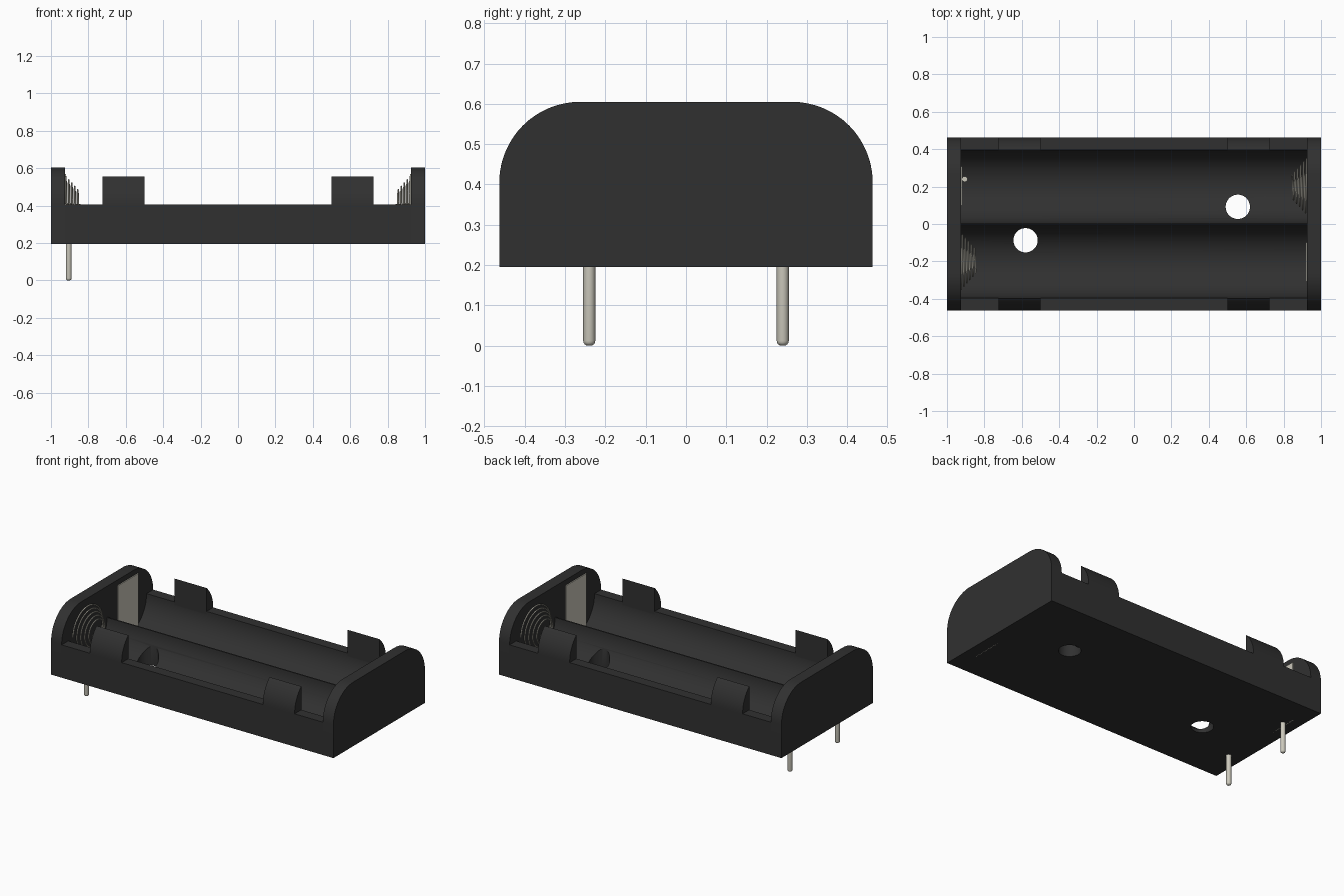
import bpy, bmesh
from math import sin, cos, pi, radians, sqrt

if "Cube" in bpy.data.objects:
    bpy.data.objects.remove(bpy.data.objects["Cube"])


def material(name, rgb):
    m = bpy.data.materials.new(name)
    m.use_nodes = True
    m.diffuse_color = (*rgb, 1)
    m.node_tree.nodes["Principled BSDF"].inputs["Base Color"].default_value = (*rgb, 1)
    return m


BLACK = material("black plastic", (0.03, 0.03, 0.03))
METAL = material("nickel metal", (0.6, 0.58, 0.5))

BASE, RIM, TOP = 0.195, 0.405, 0.605   # underside, tray rim, end wall top
HALF_W, INNER_X = 0.463, 0.925
CORNER, BORE = 0.2, 0.196              # wall corner radius, trough radius
CELL_Y = 0.2                           # trough centre line


def arc(cy, cz, r, a0, a1, n=24):
    return [(cy + r * cos(radians(a0 + (a1 - a0) * i / n)),
             cz + r * sin(radians(a0 + (a1 - a0) * i / n))) for i in range(n + 1)]


def smooth(ob, angle=30):
    bpy.ops.object.select_all(action='DESELECT')
    ob.select_set(True)
    bpy.context.view_layer.objects.active = ob
    bpy.ops.object.shade_smooth_by_angle(angle=radians(angle))


def extrude_profile(name, points, x0, x1, mat):
    """Extrude a closed (y, z) outline along x."""
    bm = bmesh.new()
    face = bm.faces.new([bm.verts.new((x0, y, z)) for y, z in points])
    ext = bmesh.ops.extrude_face_region(bm, geom=[face])
    moved = [g for g in ext["geom"] if isinstance(g, bmesh.types.BMVert)]
    bmesh.ops.translate(bm, verts=moved, vec=(x1 - x0, 0, 0))
    bmesh.ops.recalc_face_normals(bm, faces=bm.faces)
    me = bpy.data.meshes.new(name)
    bm.to_mesh(me)
    bm.free()
    ob = bpy.data.objects.new(name, me)
    bpy.context.collection.objects.link(ob)
    me.materials.append(mat)
    return ob


# Tray with two half-round troughs
outline = [(-HALF_W, BASE), (HALF_W, BASE), (HALF_W, RIM)]
outline += arc(CELL_Y, RIM, BORE, 0, -180, 40) + arc(-CELL_Y, RIM, BORE, 0, -180, 40)
outline.append((-HALF_W, RIM))
tray = extrude_profile("tray", outline, -INNER_X, INNER_X, BLACK)

# Mounting holes through the floor
for x, y in ((-0.58, -0.087), (0.555, 0.092)):
    bpy.ops.mesh.primitive_cylinder_add(vertices=40, radius=0.065, depth=1, location=(x, y, 0.3))
    cutter = bpy.context.object
    cutter.name = "hole_cutter"
    cutter.hide_render = True
    cutter.data.materials.append(BLACK)
    mod = tray.modifiers.new("hole", 'BOOLEAN')
    mod.operation, mod.solver, mod.object = 'DIFFERENCE', 'EXACT', cutter
    bpy.ops.object.select_all(action='DESELECT')
    tray.select_set(True)
    bpy.context.view_layer.objects.active = tray
    bpy.ops.object.modifier_apply(modifier=mod.name)
    bpy.data.objects.remove(cutter)
smooth(tray)

# End walls with rounded upper corners
wall = [(-HALF_W, BASE), (HALF_W, BASE)]
wall += arc(HALF_W - CORNER, TOP - CORNER, CORNER, 0, 90, 16)
wall += arc(CORNER - HALF_W, TOP - CORNER, CORNER, 90, 180, 16)
for side, x0 in (("right", -1), ("left", INNER_X)):
    smooth(extrude_profile(side + "_end_wall", wall, x0, x0 + 1 - INNER_X, BLACK), 20)

# Retaining clips: curved outside, upright inside
tip = 48.6
for sy, row in ((-1, "front"), (1, "back")):
    clip = [(0.395, RIM - 0.02), (HALF_W, RIM - 0.02)]
    clip += arc(HALF_W - CORNER, RIM, CORNER, 0, tip, 12)
    clip = [(sy * y, z) for y, z in clip]
    for x0, side in ((-0.725, "right"), (0.5, "left")):
        smooth(extrude_profile(f"{row}_{side}_clip", clip, x0, x0 + 0.225, BLACK), 20)


# Contact plate and conical spring at each end, on opposite troughs
def spring(name, s):
    turns, steps = 5, 32
    cu = bpy.data.curves.new(name, 'CURVE')
    cu.dimensions = '3D'
    cu.bevel_depth, cu.bevel_resolution = 0.004, 2
    cu.use_fill_caps = True
    sp = cu.splines.new('POLY')
    sp.points.add(turns * steps)
    for i, p in enumerate(sp.points):
        t = i / (turns * steps)
        a, r = 2 * pi * turns * t, 0.15 - 0.088 * t
        p.co = (s * (INNER_X - 0.08 * t), s * (CELL_Y + r * cos(a)), 0.41 + r * sin(a), 1)
    cu.materials.append(METAL)
    ob = bpy.data.objects.new(name, cu)
    bpy.context.collection.objects.link(ob)
    bpy.ops.object.select_all(action='DESELECT')
    ob.select_set(True)
    bpy.context.view_layer.objects.active = ob
    bpy.ops.object.convert(target='MESH')
    smooth(bpy.context.object, 60)


for s, side in ((-1, "right"), (1, "left")):
    spring(side + "_spring", s)
    ys = (-s * 0.1, -s * 0.308)
    plate = [(ys[0], BASE), (ys[1], BASE), (ys[1], 0.57), (ys[0], 0.57)]
    extrude_profile(side + "_contact_plate", plate, s * (INNER_X + 0.005), s * (INNER_X - 0.006), METAL)

# Solder pins with rounded tips
for y, row in ((-0.24, "front"), (0.24, "back")):
    bpy.ops.mesh.primitive_cylinder_add(vertices=24, radius=0.015, depth=0.23, location=(-0.905, y, 0.115))
    pin = bpy.context.object
    pin.name = row + "_pin"
    pin.data.materials.append(METAL)
    bm = bmesh.new()
    bm.from_mesh(pin.data)
    rim = [e for e in bm.edges if all(v.co.z < 0 for v in e.verts)]
    bmesh.ops.bevel(bm, geom=rim, offset=0.012, segments=4, profile=0.5, affect='EDGES')
    bm.to_mesh(pin.data)
    bm.free()
    smooth(pin, 40)
